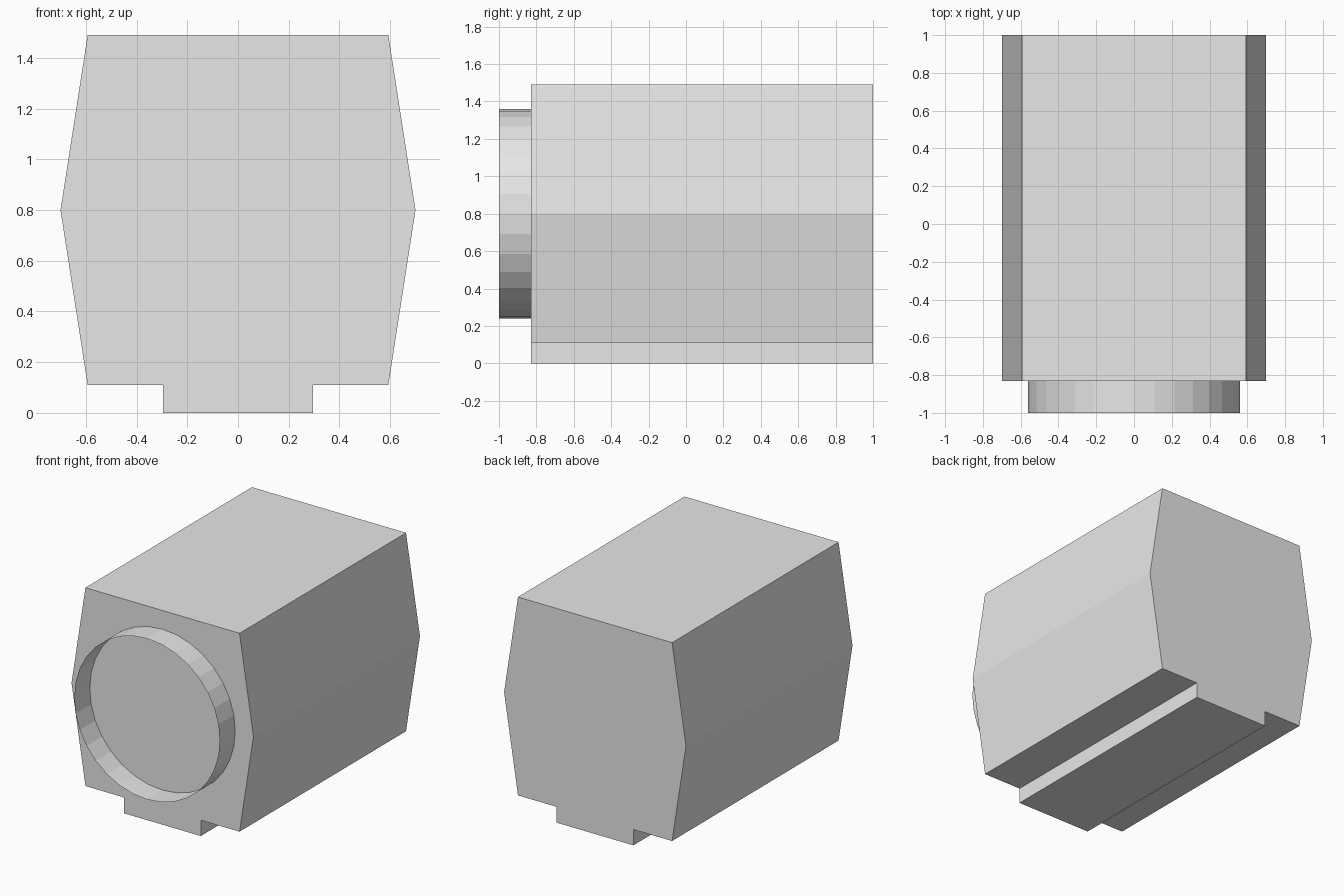
import bpy
import bmesh
from mathutils import Matrix

cube = bpy.data.objects.get("Cube")
if cube:
    bpy.data.objects.remove(cube, do_unlink=True)

FRONT, BACK, RIM = -0.83, 1.0, -1.0
MID_Z = 0.80

# Plain grey for every part
grey = bpy.data.materials.new("light_grey")
grey.use_nodes = True
grey.diffuse_color = (0.8, 0.8, 0.8, 1)
grey.node_tree.nodes["Principled BSDF"].inputs["Base Color"].default_value = (0.8, 0.8, 0.8, 1)


def add_object(name, bm):
    mesh = bpy.data.meshes.new(name)
    bm.to_mesh(mesh)
    bm.free()
    mesh.materials.append(grey)
    obj = bpy.data.objects.new(name, mesh)
    bpy.context.collection.objects.link(obj)
    return obj


# Housing: six-sided body with a foot rail, one mirrored profile run front to back
half = [(0.295, 0), (0.295, 0.11), (0.593, 0.11), (0.70, MID_Z), (0.593, 1.49)]
profile = half + [(-x, z) for x, z in reversed(half)]
bm = bmesh.new()
face = bm.faces.new([bm.verts.new((x, FRONT, z)) for x, z in profile])
run = bmesh.ops.extrude_face_region(bm, geom=[face], use_keep_orig=True)
moved = [v for v in run["geom"] if isinstance(v, bmesh.types.BMVert)]
bmesh.ops.translate(bm, verts=moved, vec=(0, BACK - FRONT, 0))
bmesh.ops.recalc_face_normals(bm, faces=bm.faces)
add_object("housing", bm)

# Front collar: thin open tube
bm = bmesh.new()
place = Matrix.Translation((0, (FRONT + RIM) / 2, MID_Z)) @ Matrix.Rotation(1.5707963, 4, "X")
bmesh.ops.create_cone(bm, cap_ends=False, segments=32, radius1=0.56, radius2=0.56,
                      depth=FRONT - RIM, matrix=place)
bmesh.ops.recalc_face_normals(bm, faces=bm.faces)
# Make sure the wall faces outward
if any(f.normal.dot(f.calc_center_median() - place.translation) < 0 for f in bm.faces):
    bmesh.ops.reverse_faces(bm, faces=bm.faces)
add_object("front_collar", bm)
